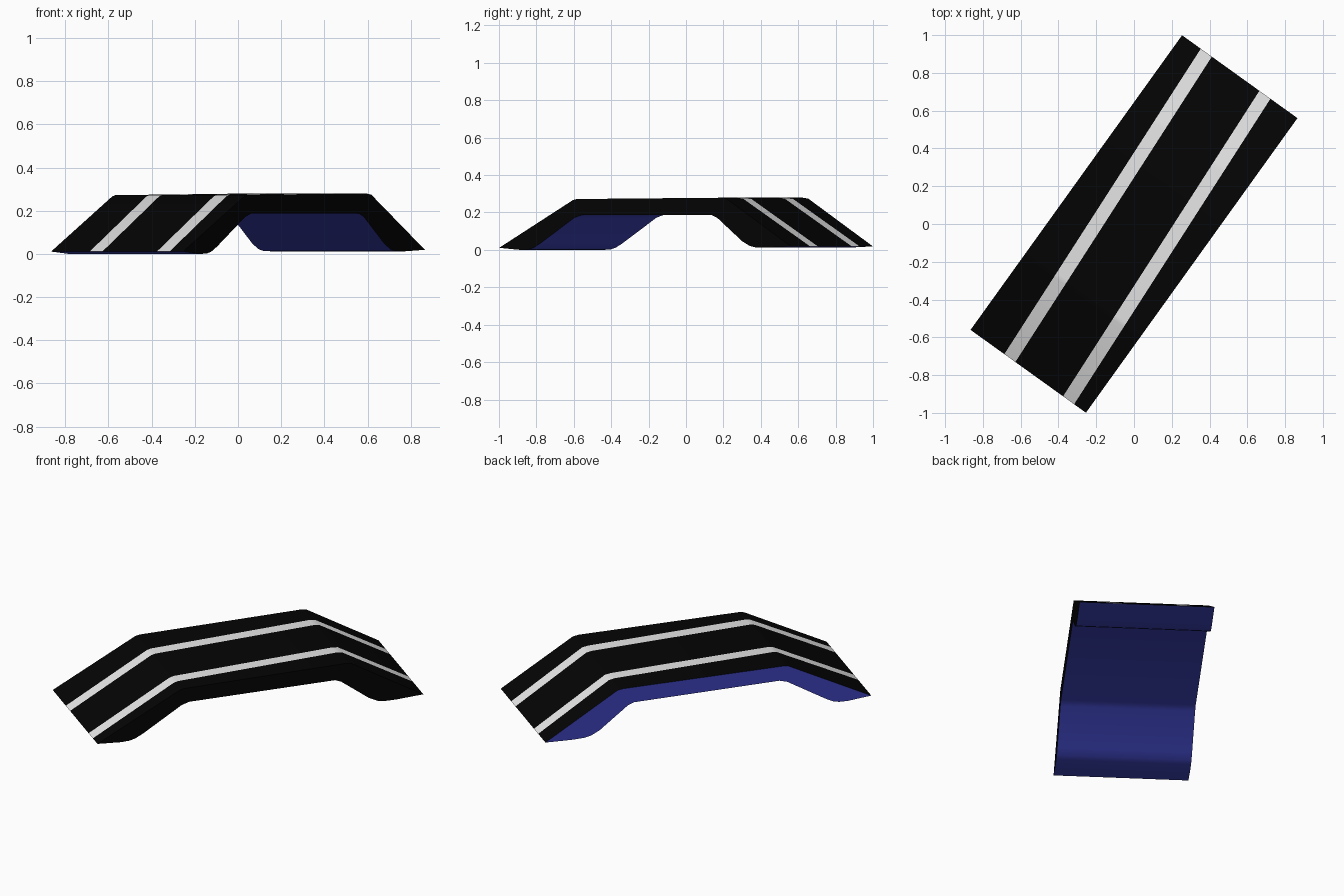
import bpy, bmesh, math
from mathutils import Vector

if "Cube" in bpy.data.objects:
    bpy.data.objects.remove(bpy.data.objects["Cube"])

# Frame of the ramp: u runs along its length, v across its width
U = Vector((0.583, 0.812, 0)).normalized()
V = Vector((U.y, -U.x, 0))
Z = Vector((0, 0, 1))
HALF_LEN, HALF_WIDTH = 0.96, 0.376


def material(name, rgb):
    m = bpy.data.materials.new(name)
    m.diffuse_color = (*rgb, 1)
    m.use_nodes = True
    m.node_tree.nodes["Principled BSDF"].inputs["Base Color"].default_value = m.diffuse_color
    return m


# Side profile (distance along u, height): upper line, then underside
top = [(-0.96, 0.011), (-0.475, 0.266), (-0.45, 0.272),
       (0.50, 0.279), (0.535, 0.274), (0.96, 0.019)]
under = [(0.80, 0.012), (0.73, 0.013), (0.69, 0.021), (0.64, 0.046),
         (0.475, 0.172), (0.44, 0.186), (-0.42, 0.186), (-0.465, 0.172),
         (-0.69, 0.034), (-0.735, 0.011), (-0.77, 0.002), (-0.82, 0.0)]

bm = bmesh.new()
verts = [bm.verts.new(U * s + Z * z - V * HALF_WIDTH) for s, z in top + under]
side = bm.faces.new(verts)
ext = bmesh.ops.extrude_face_region(bm, geom=[side])
bmesh.ops.translate(bm, vec=V * HALF_WIDTH * 2,
                    verts=[g for g in ext["geom"] if isinstance(g, bmesh.types.BMVert)])
bmesh.ops.recalc_face_normals(bm, faces=bm.faces[:])

# Stripes run slightly askew: (v at near end, v at far end)
stripes = [(-0.120, -0.218), (0.263, 0.164)]
HALF_STRIPE = 0.036
for v0, v1 in stripes:
    for off in (-HALF_STRIPE, HALF_STRIPE):
        a = V * (v0 + off) - U * HALF_LEN
        b = V * (v1 + off) + U * HALF_LEN
        faces = [f for f in bm.faces if f.normal.z > 0.1]
        geom = faces + list({e for f in faces for e in f.edges}) \
            + list({p for f in faces for p in f.verts})
        bmesh.ops.bisect_plane(bm, geom=geom, plane_co=a,
                               plane_no=(b - a).cross(Z).normalized())

# Colours by direction and position
bm.normal_update()
for f in bm.faces:
    c = f.calc_center_median()
    t = (c.dot(U) + HALF_LEN) / (2 * HALF_LEN)
    if f.normal.z > 0.1:
        on = any(abs(c.dot(V) - (v0 + (v1 - v0) * t)) < HALF_STRIPE * 0.9
                 for v0, v1 in stripes)
        f.material_index = 1 if on else 0
    else:
        f.material_index = 0 if f.normal.dot(V) > 0.9 else 2

mesh = bpy.data.meshes.new("ramp_bridge")
bm.to_mesh(mesh)
bm.free()
for m in (material("black", (0.0012, 0.0012, 0.0012)),
          material("stripe_white", (0.80, 0.80, 0.80)),
          material("dark_blue", (0.048, 0.058, 0.50))):
    mesh.materials.append(m)

ramp = bpy.data.objects.new("ramp_bridge", mesh)
bpy.context.collection.objects.link(ramp)
bpy.context.view_layer.objects.active = ramp
ramp.select_set(True)
bpy.ops.object.shade_smooth_by_angle(angle=math.radians(30))
